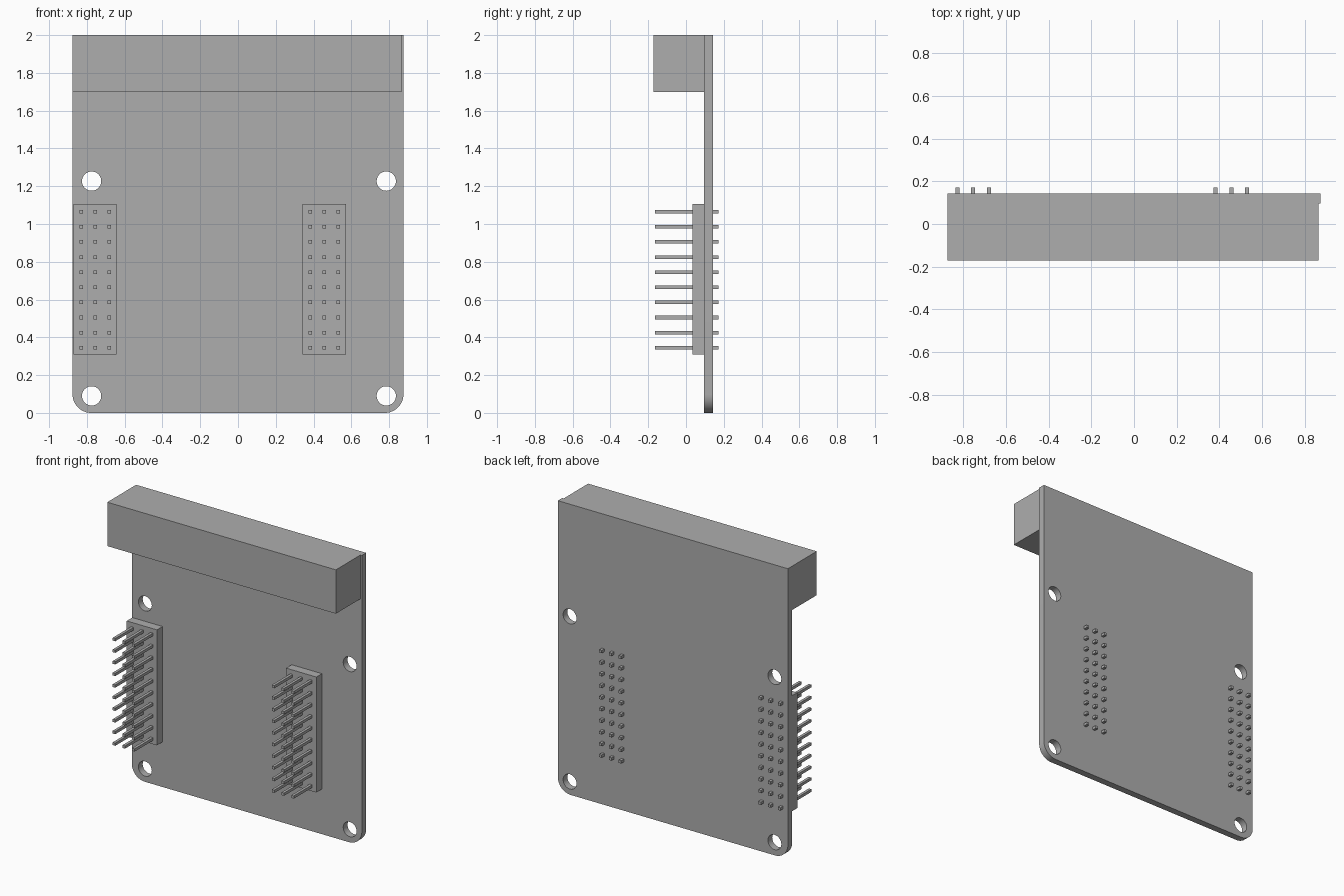
import bpy, bmesh
from math import pi, sin, cos, radians
from mathutils import Matrix, Vector

cube = bpy.data.objects.get("Cube")
if cube:
    bpy.data.objects.remove(cube, do_unlink=True)

grey = bpy.data.materials.new("plain grey")
grey.use_nodes = True
grey.diffuse_color = (0.42, 0.42, 0.42, 1)
grey.node_tree.nodes["Principled BSDF"].inputs["Base Color"].default_value = grey.diffuse_color

HALF_W, HEIGHT = 0.876, 2.0
BACK, FACE, HEADER_FACE = 0.143, 0.096, 0.035   # y of board back, board front, header front
PIN_FRONT, PIN_BACK = -0.165, 0.172


def add_object(name, mesh):
    mesh.materials.clear()
    mesh.materials.append(grey)
    obj = bpy.data.objects.new(name, mesh)
    bpy.context.collection.objects.link(obj)
    return obj


def add_box(bm, low, high):
    low, high = Vector(low), Vector(high)
    size = Matrix.Diagonal((*(high - low), 1))
    bmesh.ops.create_cube(bm, size=1, matrix=Matrix.Translation((low + high) / 2) @ size)


def make_boxes(name, boxes):
    bm = bmesh.new()
    for low, high in boxes:
        add_box(bm, low, high)
    mesh = bpy.data.meshes.new(name)
    bm.to_mesh(mesh)
    bm.free()
    return add_object(name, mesh)


def arc(x, z, radius, start, end, steps):
    angles = [start + (end - start) * i / steps for i in range(steps + 1)]
    return [(x + radius * cos(a), z + radius * sin(a)) for a in angles]


# Board: outline with rounded lower corners and four mounting holes
R = 0.098
outline = [(HALF_W, HEIGHT), (-HALF_W, HEIGHT)]
outline += arc(R - HALF_W, R, R, pi, 1.5 * pi, 12)
outline += arc(HALF_W - R, R, R, 1.5 * pi, 2 * pi, 12)
holes = [arc(x, z, 0.051, 0, 2 * pi, 40)[:-1] for x in (-0.775, 0.785) for z in (0.09, 1.227)]

curve = bpy.data.curves.new("board_outline", "CURVE")
curve.dimensions = "2D"
curve.fill_mode = "BOTH"
curve.extrude = (BACK - FACE) / 2
for loop in [outline] + holes:
    spline = curve.splines.new("POLY")
    spline.points.add(len(loop) - 1)
    for point, (x, z) in zip(spline.points, loop):
        point.co = (x, z, 0, 1)
    spline.use_cyclic_u = True
helper = bpy.data.objects.new("board_outline", curve)
bpy.context.collection.objects.link(helper)
bpy.context.view_layer.update()
mesh = bpy.data.meshes.new_from_object(helper.evaluated_get(bpy.context.evaluated_depsgraph_get()))
bpy.data.objects.remove(helper, do_unlink=True)

bm = bmesh.new()
bm.from_mesh(mesh)
bmesh.ops.remove_doubles(bm, verts=bm.verts, dist=0.0001)
bmesh.ops.recalc_face_normals(bm, faces=bm.faces)
stand = Matrix.Translation((0, (BACK + FACE) / 2, 0)) @ Matrix.Rotation(pi / 2, 4, "X")
bm.transform(stand)
bm.to_mesh(mesh)
bm.free()
board = add_object("board", mesh)
bpy.ops.object.select_all(action="DESELECT")
board.select_set(True)
bpy.context.view_layer.objects.active = board
bpy.ops.object.shade_smooth_by_angle(angle=radians(30))

# Long connector block across the top
make_boxes("top_connector", [((-HALF_W, -0.171, 1.698), (0.865, FACE, HEIGHT))])

# Two pin headers, each with three columns of ten pins through the board
for side, left_edge, first_pin in (("right", -0.872, -0.829), ("left", 0.342, 0.383)):
    make_boxes(side + "_header", [((left_edge, HEADER_FACE, 0.31), (left_edge + 0.23, FACE, 1.105))])
    pins = []
    for column in range(3):
        for row in range(10):
            x, z, h = first_pin + 0.074 * column, 0.345 + 0.08 * row, 0.0095
            pins.append(((x - h, PIN_FRONT, z - h), (x + h, PIN_BACK, z + h)))
    make_boxes(side + "_pins", pins)
